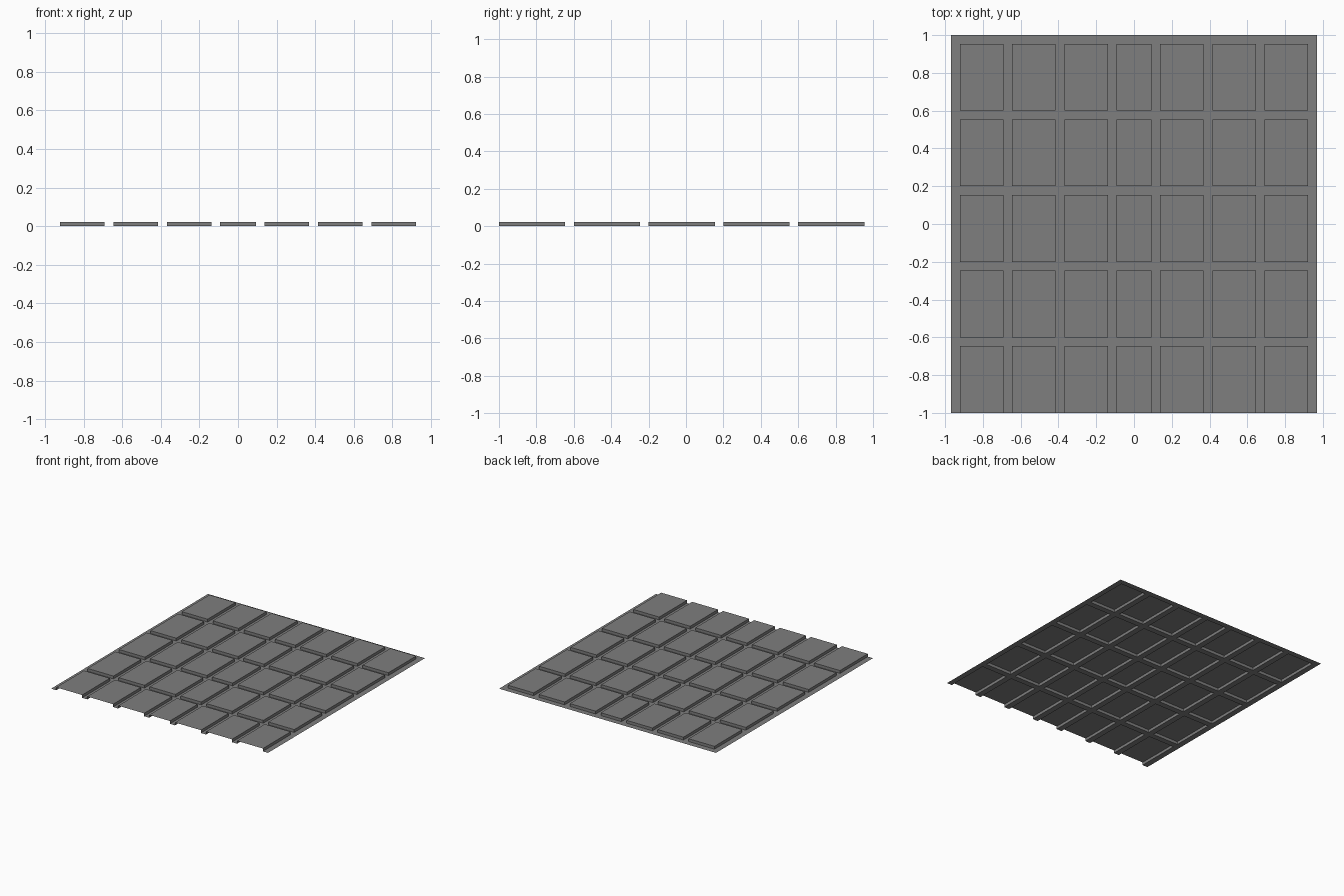
import bpy, bmesh

if "Cube" in bpy.data.objects:
    bpy.data.objects.remove(bpy.data.objects["Cube"])

# Dimensions: narrow grooves at z = 0 between raised, hollow panels
GAP, WIDE, MID, H = 0.046, 0.2307, 0.184, 0.023
DEPTH = (2.0 - 5 * GAP) / 5

# Grid spacing: odd column = panel, even row = panel
col_sizes = [GAP]
for i in range(7):
    col_sizes += [MID if i == 3 else WIDE, GAP]
row_sizes = [DEPTH, GAP] * 5


def lines(sizes):
    out = [-sum(sizes) / 2]
    for s in sizes:
        out.append(out[-1] + s)
    return out


xs, ys = lines(col_sizes), lines(row_sizes)
bm = bmesh.new()


def quad(*pts):
    bm.faces.new([bm.verts.new(p) for p in pts])


for i in range(len(col_sizes)):
    for j in range(len(row_sizes)):
        x0, x1, y0, y1 = xs[i], xs[i + 1], ys[j], ys[j + 1]
        raised = i % 2 == 1 and j % 2 == 0
        z = H if raised else 0.0
        # groove floor or panel top
        quad((x0, y0, z), (x1, y0, z), (x1, y1, z), (x0, y1, z))
        if raised:
            # panel walls; the front row is left open at the sheet edge
            ring = [(x0, y0), (x1, y0), (x1, y1), (x0, y1)]
            for k in range(4):
                if k == 0 and j == 0:
                    continue
                a, b = ring[k], ring[(k + 1) % 4]
                quad((*a, 0), (*b, 0), (*b, H), (*a, H))

bmesh.ops.remove_doubles(bm, verts=bm.verts[:], dist=1e-5)

mesh = bpy.data.meshes.new("panelled_sheet")
bm.to_mesh(mesh)
bm.free()
obj = bpy.data.objects.new("panelled_sheet", mesh)
bpy.context.collection.objects.link(obj)

# Dark grey finish
mat = bpy.data.materials.new("dark_grey")
mat.diffuse_color = (0.21, 0.21, 0.21, 1)
mat.use_nodes = True
mat.node_tree.nodes["Principled BSDF"].inputs["Base Color"].default_value = mat.diffuse_color
mesh.materials.append(mat)
